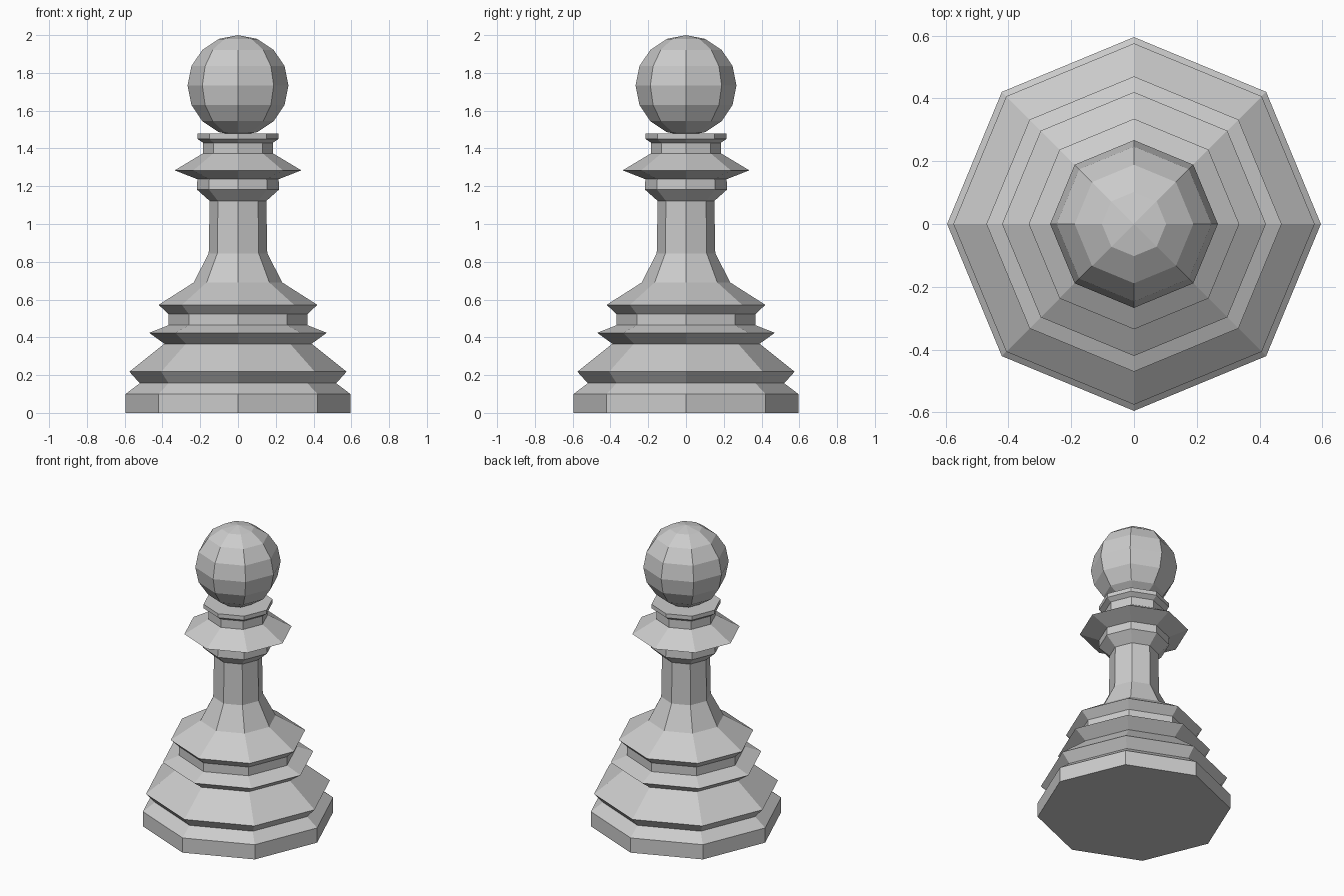
import bpy, bmesh, math

if "Cube" in bpy.data.objects:
    bpy.data.objects.remove(bpy.data.objects["Cube"])

SIDES = 8


def lathe(name, profile):
    """Spin (radius, z) points into a closed, flat-shaded eight-sided solid."""
    bm = bmesh.new()
    rings = []
    for r, z in profile:
        if r == 0:
            rings.append([bm.verts.new((0, 0, z))] * SIDES)
        else:
            angles = [2 * math.pi * i / SIDES for i in range(SIDES)]
            rings.append([bm.verts.new((r * math.cos(a), r * math.sin(a), z)) for a in angles])
    for low, high in zip(rings, rings[1:]):
        for i in range(SIDES):
            j = (i + 1) % SIDES
            corners = list(dict.fromkeys((low[i], low[j], high[j], high[i])))
            bm.faces.new(corners)
    # flat caps on open ends
    if profile[0][0] > 0:
        bm.faces.new(rings[0][::-1])
    if profile[-1][0] > 0:
        bm.faces.new(rings[-1])
    bmesh.ops.recalc_face_normals(bm, faces=bm.faces)
    mesh = bpy.data.meshes.new(name)
    bm.to_mesh(mesh)
    bm.free()
    obj = bpy.data.objects.new(name, mesh)
    bpy.context.collection.objects.link(obj)
    return obj


# stepped foot, waist, and collar as one turned body
lathe("turned_body", [
    (0.595, 0.0), (0.595, 0.10), (0.52, 0.157), (0.575, 0.218),
    (0.39, 0.366), (0.47, 0.424), (0.368, 0.464), (0.368, 0.523),
    (0.42, 0.572), (0.235, 0.69), (0.155, 0.845), (0.15, 1.122),
    (0.218, 1.183), (0.215, 1.237), (0.335, 1.284), (0.185, 1.374),
    (0.185, 1.43), (0.215, 1.451), (0.215, 1.478),
])

# faceted ball on top
R, CENTRE, RINGS = 0.267, 1.733, 8
ball = [(0, CENTRE - R)]
for k in range(1, RINGS):
    a = math.pi * k / RINGS
    ball.append((R * math.sin(a), CENTRE - R * math.cos(a)))
ball.append((0, CENTRE + R))
lathe("ball_head", ball)
